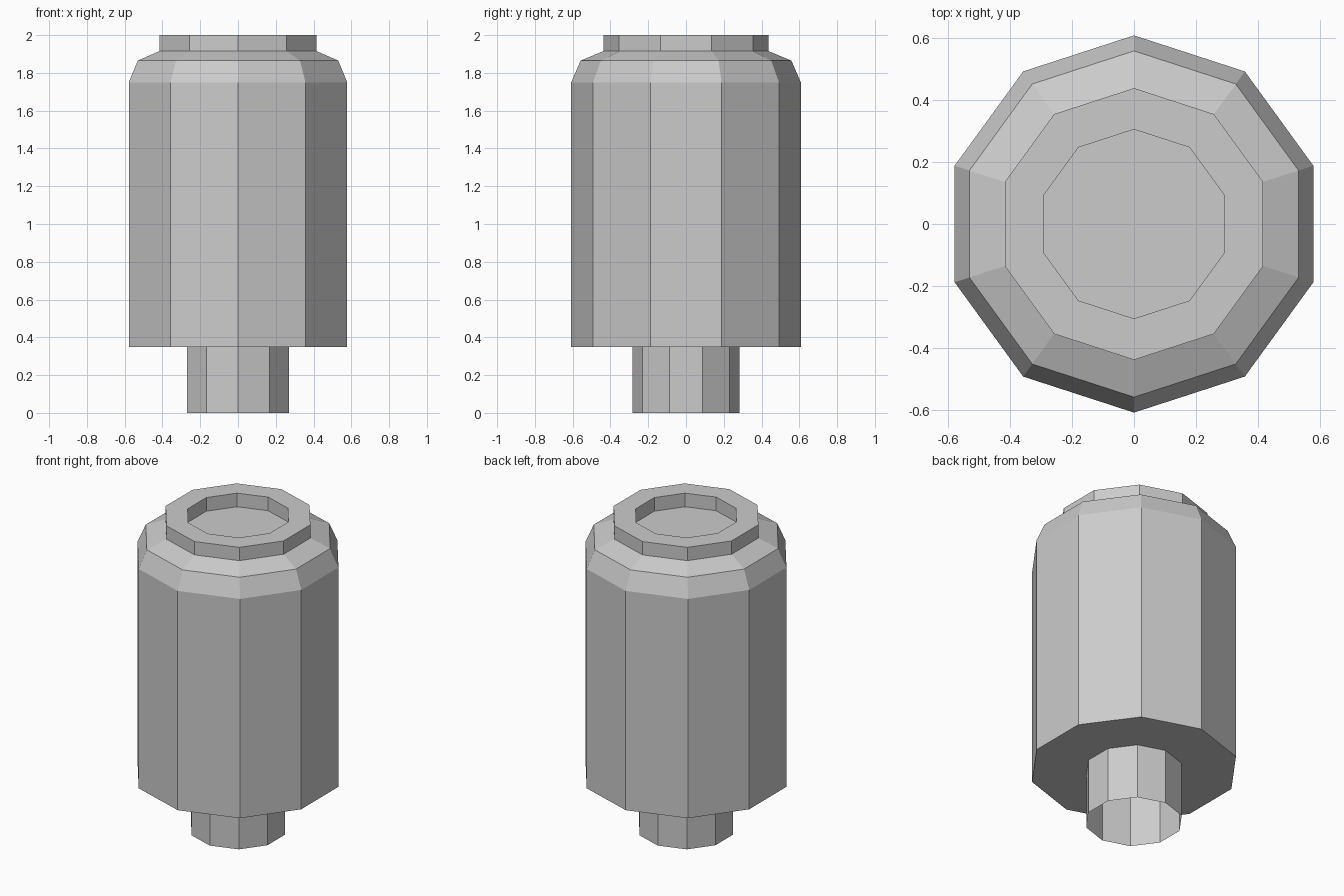
import bpy, bmesh, math

cube = bpy.data.objects.get("Cube")
if cube:
    bpy.data.objects.remove(cube, do_unlink=True)

SIDES = 10

# Plain grey material
grey = bpy.data.materials.new("grey")
grey.use_nodes = True
colour = (0.6, 0.6, 0.6, 1.0)
grey.diffuse_color = colour
grey.node_tree.nodes["Principled BSDF"].inputs["Base Color"].default_value = colour


def ring(bm, radius, z):
    """Ten-sided ring with one corner pointing to the front."""
    verts = []
    for i in range(SIDES):
        a = 2 * math.pi * i / SIDES - math.pi / 2
        verts.append(bm.verts.new((radius * math.cos(a), radius * math.sin(a), z)))
    return verts


def lathe(name, profile):
    """Join rings of the profile (radius, height) and close the last one."""
    bm = bmesh.new()
    rings = [ring(bm, r, z) for r, z in profile]
    for low, high in zip(rings, rings[1:]):
        for i in range(SIDES):
            j = (i + 1) % SIDES
            bm.faces.new((low[i], low[j], high[j], high[i]))
    bm.faces.new(rings[-1])
    mesh = bpy.data.meshes.new(name)
    bm.to_mesh(mesh)
    bm.free()
    mesh.materials.append(grey)
    obj = bpy.data.objects.new(name, mesh)
    bpy.context.collection.objects.link(obj)
    return obj


# Canister: open neck, underside, wall, bevelled shoulder, rim, recessed top
lathe("canister", [
    (0.284, 0.0),
    (0.284, 0.35),
    (0.608, 0.35),
    (0.608, 1.75),
    (0.558, 1.865),
    (0.438, 1.915),
    (0.438, 2.0),
    (0.305, 2.0),
    (0.305, 1.913),
])
